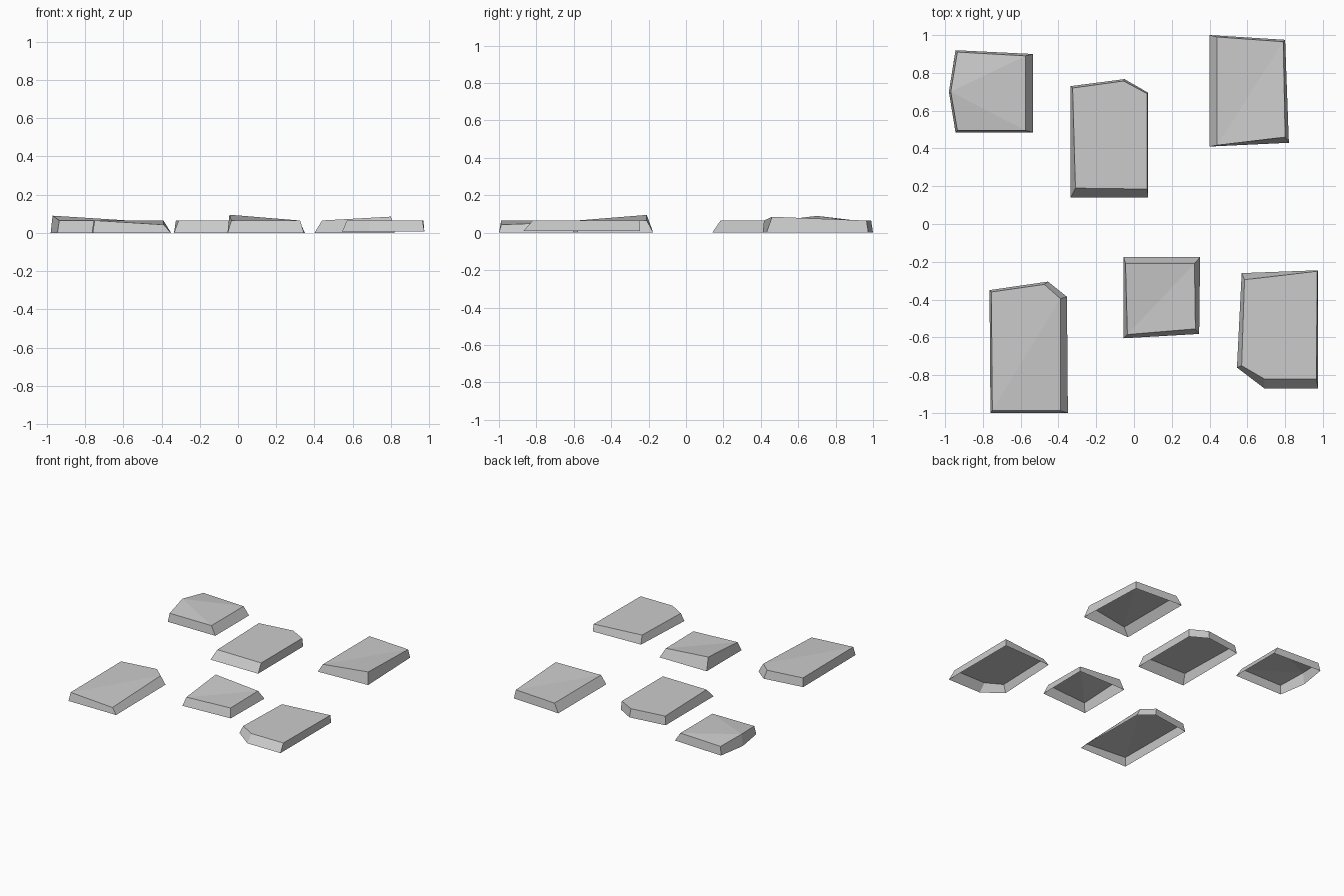
import bpy
import bmesh

cube = bpy.data.objects.get("Cube")
if cube:
    bpy.data.objects.remove(cube, do_unlink=True)

stone = bpy.data.materials.new("pale stone grey")
stone.use_nodes = True
colour = (0.6, 0.6, 0.6, 1)
stone.diffuse_color = colour
stone.node_tree.nodes["Principled BSDF"].inputs["Base Color"].default_value = colour

TOP = 0.065  # usual height of a slab's upper face


def slab(name, base, top, raised=None, height=TOP, fan=0, floor=0.0):
    """Open-bottomed paving slab: clockwise base and top outlines,
    one corner lifted or sunk, the top creased in a fan from one corner."""
    bm = bmesh.new()
    low = [bm.verts.new((x, y, floor)) for x, y in base]
    high = [bm.verts.new((x, y, height if i == raised else TOP))
            for i, (x, y) in enumerate(top)]
    n = len(base)
    for i in range(n):
        j = (i + 1) % n
        bm.faces.new((low[j], low[i], high[i], high[j]))
    if raised is None:
        bm.faces.new(high[::-1])
    else:
        for k in range(1, n - 1):
            bm.faces.new((high[fan], high[(fan + k + 1) % n], high[(fan + k) % n]))
    mesh = bpy.data.meshes.new(name)
    bm.to_mesh(mesh)
    bm.free()
    mesh.materials.append(stone)
    bpy.context.collection.objects.link(bpy.data.objects.new(name, mesh))


# Back row
slab("back_left_slab",
     [(-.945, .92), (-.535, .9), (-.535, .485), (-.945, .485), (-.98, .7)],
     [(-.935, .91), (-.575, .89), (-.575, .495), (-.935, .495), (-.97, .7)],
     raised=4, height=0.09, fan=4)
slab("back_middle_slab",
     [(-.335, .73), (-.05, .767), (.075, .695), (.075, .14), (-.335, .14)],
     [(-.325, .72), (-.055, .757), (.07, .69), (.07, .185), (-.31, .19)])
slab("back_right_slab",
     [(.4, 1), (.8, .975), (.82, .43), (.4, .41)],
     [(.44, .99), (.79, .965), (.8, .46), (.44, .417)],
     raised=2, height=0.085, fan=1)

# Front row
slab("front_left_slab",
     [(-.765, -.35), (-.455, -.305), (-.355, -.385), (-.35, -1), (-.76, -1)],
     [(-.755, -.36), (-.475, -.32), (-.39, -.395), (-.39, -.988), (-.75, -.988)],
     raised=3, height=0.043, fan=4)
slab("front_middle_slab",
     [(-.055, -.175), (.35, -.175), (.345, -.582), (-.055, -.605)],
     [(-.045, -.21), (.32, -.21), (.325, -.555), (-.035, -.585)],
     raised=0, height=0.095, fan=1)
slab("front_right_slab",
     [(.57, -.26), (.975, -.245), (.975, -.87), (.69, -.87), (.545, -.76)],
     [(.585, -.295), (.97, -.25), (.965, -.82), (.69, -.82), (.57, -.75)],
     floor=0.008)
